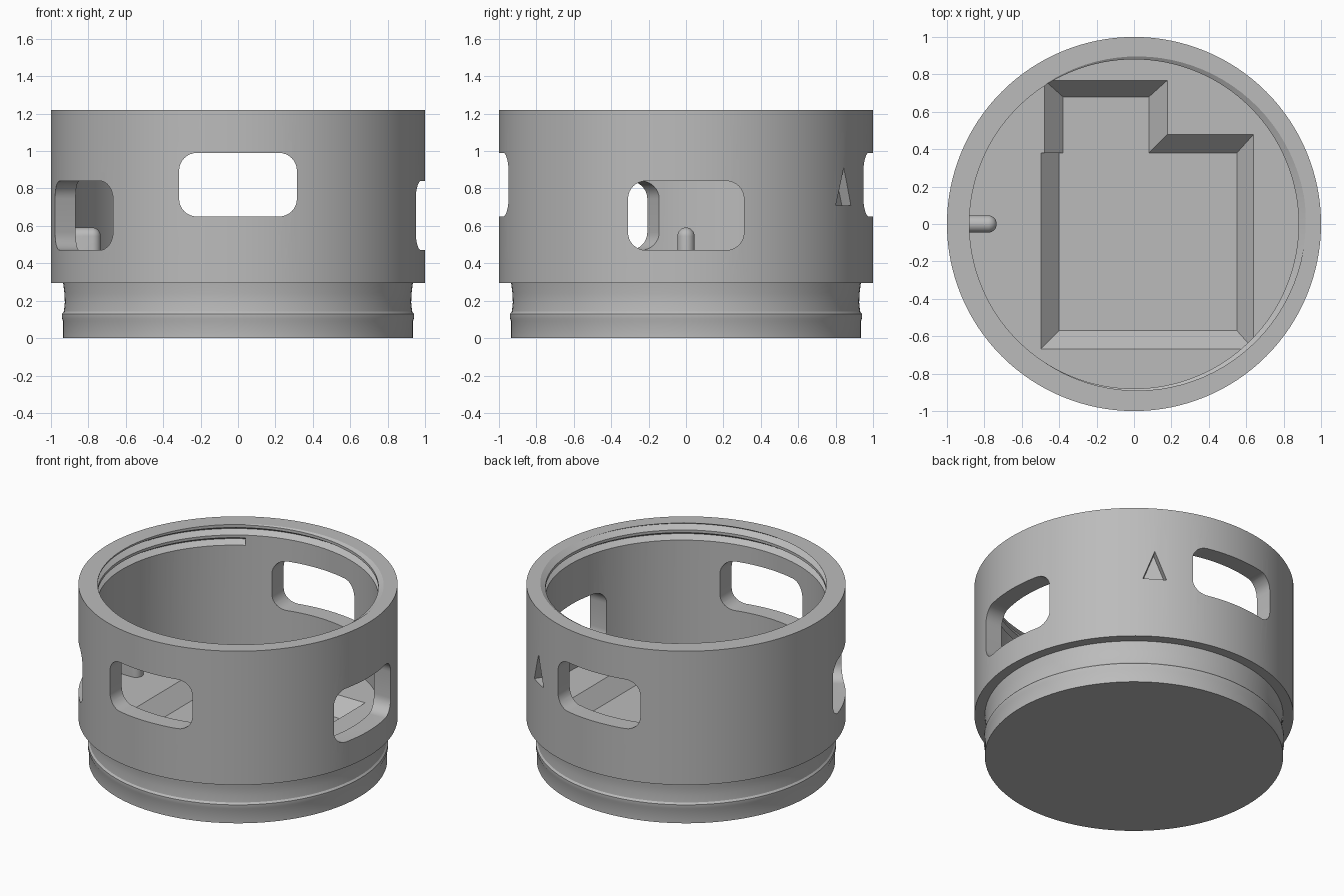
import bpy, bmesh
from math import sin, cos, pi, radians
from mathutils import Vector

cube = bpy.data.objects.get("Cube")
if cube:
    bpy.data.objects.remove(cube, do_unlink=True)

grey = bpy.data.materials.new("plain_grey")
grey.use_nodes = True
grey.diffuse_color = (0.5, 0.5, 0.5, 1)
grey.node_tree.nodes["Principled BSDF"].inputs["Base Color"].default_value = (0.5, 0.5, 0.5, 1)

FLOOR, TOP, BORE = 0.385, 1.22, 0.88


def loft(name, loops):
    """Skin a row of closed point loops and cap both ends."""
    bm = bmesh.new()
    rings = [[bm.verts.new(p) for p in loop] for loop in loops]
    n = len(rings[0])
    for a, b in zip(rings, rings[1:]):
        for i in range(n):
            j = (i + 1) % n
            bm.faces.new((a[i], a[j], b[j], b[i]))
    bm.faces.new(rings[0])
    bm.faces.new(rings[-1])
    bmesh.ops.recalc_face_normals(bm, faces=bm.faces)
    mesh = bpy.data.meshes.new(name)
    bm.to_mesh(mesh)
    bm.free()
    mesh.materials.append(grey)
    obj = bpy.data.objects.new(name, mesh)
    bpy.context.collection.objects.link(obj)
    return obj


def circle(r, z, n=128):
    return [(r * cos(2 * pi * i / n), r * sin(2 * pi * i / n), z) for i in range(n)]


def radial_prism(name, shape, angle, near, far):
    """Extrude a (sideways, height) outline along a horizontal direction."""
    a = radians(angle)
    out, side = Vector((cos(a), sin(a), 0)), Vector((-sin(a), cos(a), 0))
    return loft(name, [[out * d + side * u + Vector((0, 0, z)) for u, z in shape]
                       for d in (near, far)])


def rounded_rect(half, z0, z1, r=0.095, steps=8):
    pts = []
    corners = ((half - r, z1 - r), (r - half, z1 - r), (r - half, z0 + r), (half - r, z0 + r))
    for q, (cx, cz) in enumerate(corners):
        for s in range(steps + 1):
            t = (q + s / steps) * pi / 2
            pts.append((cx + r * cos(t), cz + r * sin(t)))
    return pts


def cut(target, cutter):
    mod = target.modifiers.new("cut", "BOOLEAN")
    mod.operation = "DIFFERENCE"
    mod.solver = "EXACT"
    mod.object = cutter
    bpy.context.view_layer.objects.active = target
    bpy.ops.object.modifier_apply(modifier=mod.name)
    bpy.data.objects.remove(cutter, do_unlink=True)


# Cup body: threaded foot, wide wall, rim and bore down to the floor
profile = [(0.935, 0), (0.935, 0.09), (0.941, 0.105), (0.941, 0.13), (0.931, 0.142),
           (0.926, 0.19), (0.928, 0.24), (0.935, 0.295), (1, 0.295), (1, TOP),
           (BORE, TOP), (BORE, FLOOR)]
body = loft("cup_body", [circle(r, z) for r, z in profile])

# Windows: a high pair front and back, two low ones on the sides
cut(body, radial_prism("window_cutter", rounded_rect(0.315, 0.65, 0.99), 90, -1.2, 1.2))
for angle in (0, 210):
    cut(body, radial_prism("window_cutter", rounded_rect(0.31, 0.47, 0.84), angle, 0.7, 1.2))

# Engraved alignment arrow
arrow = [(-0.075, 0.71), (0.075, 0.71), (0, 0.91)]
cut(body, radial_prism("arrow_cutter", arrow, 57.5, 0.94, 1.1))

# Sloped pocket in the floor
upper = [(-.5, -.67), (.64, -.67), (.64, .48), (.18, .48),
         (.18, .77), (-.48, .77), (-.48, .38), (-.5, .38)]
lower = [(-.4, -.57), (.55, -.57), (.55, .38), (.08, .38),
         (.08, .68), (-.38, .68), (-.38, .38), (-.4, .38)]
cut(body, loft("pocket_cutter", [[(x, y, z) for x, y in pts] for pts, z in
                                 ((lower, 0.28), (upper, FLOOR + 0.002))]))

# Helical thread groove inside the rim
turns, steps, pitch = 2, 96, 0.07
sections = []
for i in range(turns * steps + 1):
    a = radians(122) - 2 * pi * i / steps
    z = TOP + 0.022 - pitch * i / steps
    sections.append([(r * cos(a), r * sin(a), z + dz)
                     for r, dz in ((0.87, -0.032), (0.921, 0), (0.87, 0.032))])
cut(body, loft("thread_cutter", sections))

# Locating rib on the inner wall, rounded at its end and top
rad = 0.046


def rib_loop(s, z, n=16):
    arc = [(-0.78 + s * cos(t), s * sin(t), z)
           for t in (pi * (k / n - 0.5) for k in range(n + 1))]
    return [(-0.9, -s, z)] + arc + [(-0.9, s, z)]


rib_loops = [rib_loop(rad, FLOOR - 0.02)]
for k in range(9):
    t = k / 8 * radians(88)
    rib_loops.append(rib_loop(rad * cos(t), 0.545 + rad * sin(t)))
rib = loft("locating_rib", rib_loops)

# Smooth shading with crisp edges
bpy.ops.object.select_all(action="DESELECT")
for obj in (body, rib):
    obj.select_set(True)
bpy.context.view_layer.objects.active = body
bpy.ops.object.shade_smooth_by_angle(angle=radians(30))
